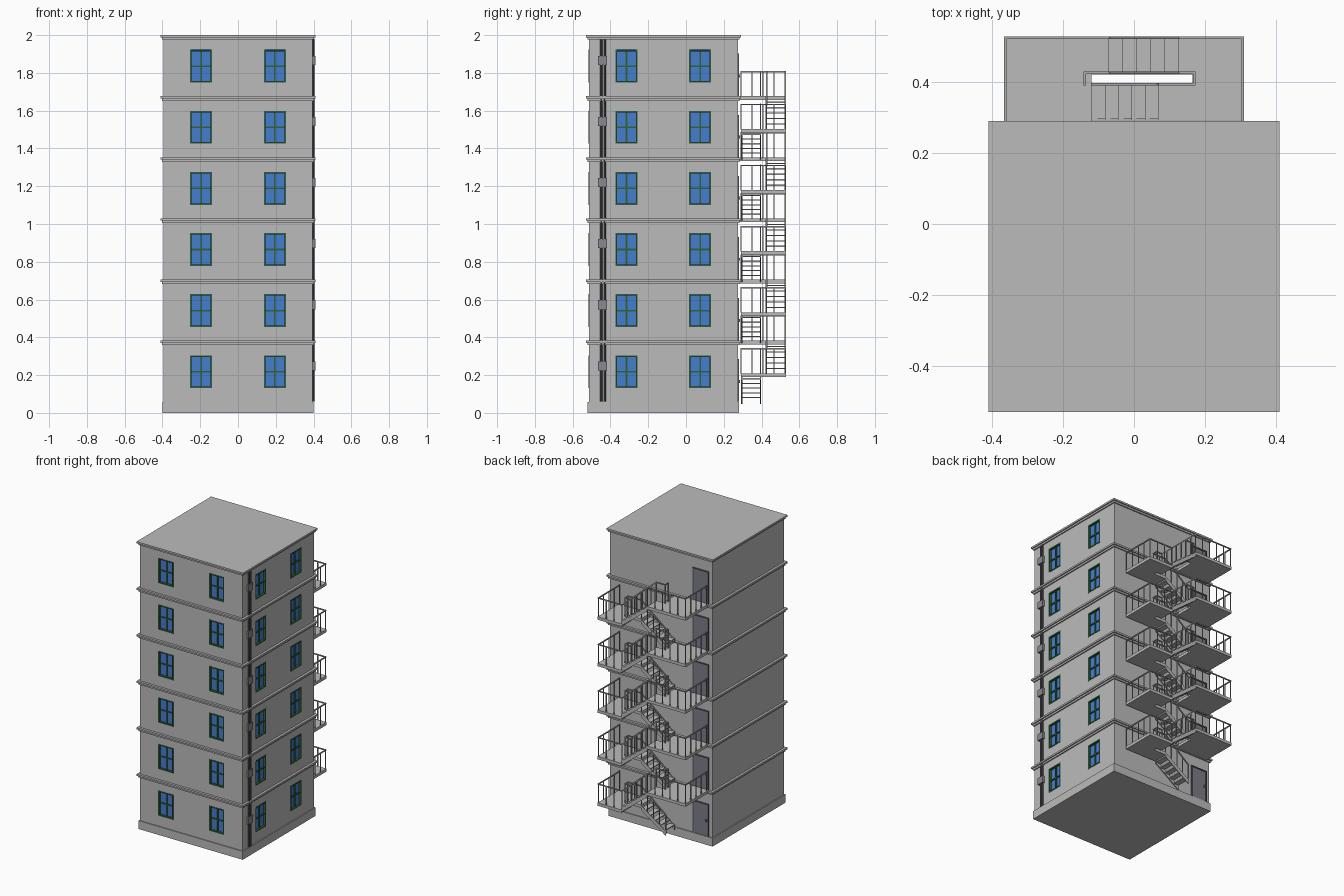
import bpy, bmesh, math
from mathutils import Matrix, Vector

if "Cube" in bpy.data.objects:
    bpy.data.objects.remove(bpy.data.objects["Cube"])

S, F, CY = 0.3235, 0.059, -0.12      # storey height, ground floor level, building centre in y
W = 0.394                            # half width of the walls
RISE = 0.1735                        # mid landing to door landing


def mat(name, r, g, b):
    m = bpy.data.materials.new(name)
    m.diffuse_color = (r, g, b, 1)
    m.use_nodes = True
    m.node_tree.nodes["Principled BSDF"].inputs["Base Color"].default_value = m.diffuse_color
    return m


WALL = mat("wall grey", 0.50, 0.50, 0.50)
METAL = mat("stair metal", 0.42, 0.42, 0.42)
GREEN = mat("frame green", 0.035, 0.12, 0.04)
BLUE = mat("glass blue", 0.06, 0.21, 0.62)
DOOR = mat("door blue grey", 0.20, 0.20, 0.25)
DARK = mat("dark grey", 0.09, 0.09, 0.10)
BOXC = mat("box grey", 0.25, 0.25, 0.28)


def box(bm, a, b, m=Matrix()):
    a, b = Vector(a), Vector(b)
    s = b - a
    bmesh.ops.create_cube(bm, size=1, matrix=m @ Matrix.Translation((a + b) / 2)
                          @ Matrix.Diagonal((abs(s.x), abs(s.y), abs(s.z), 1)))


def beam(bm, p, q, w=0.007):
    p, q = Vector(p), Vector(q)
    d = q - p
    bmesh.ops.create_cube(bm, size=1, matrix=Matrix.Translation((p + q) / 2)
                          @ d.to_track_quat('Z', 'Y').to_matrix().to_4x4()
                          @ Matrix.Diagonal((w, w, d.length + w * 0.8, 1)))


def prism(bm, pts, vec):
    f = bm.faces.new([bm.verts.new(p) for p in pts])
    r = bmesh.ops.extrude_face_region(bm, geom=[f])
    bmesh.ops.translate(bm, vec=vec, verts=[v for v in r["geom"] if isinstance(v, bmesh.types.BMVert)])


def finish(bm, name, material):
    bmesh.ops.recalc_face_normals(bm, faces=bm.faces[:])
    me = bpy.data.meshes.new(name)
    bm.to_mesh(me)
    bm.free()
    ob = bpy.data.objects.new(name, me)
    me.materials.append(material)
    bpy.context.scene.collection.objects.link(ob)
    return ob


def slab(bm, h, z0, z1):
    box(bm, (-h, CY - h, z0), (h, CY + h, z1))


# walls, plinth and stepped floor bands
bm = bmesh.new()
slab(bm, W, 0.02, 1.99)
walls = finish(bm, "walls", WALL)
bm = bmesh.new()
slab(bm, 0.401, 0, 0.058)
finish(bm, "plinth", WALL)
bm = bmesh.new()
for k in range(1, 7):
    z = F + k * S
    slab(bm, 0.41, z - 0.012, z)
    slab(bm, 0.402, z - 0.024, z - 0.012)
finish(bm, "floor_bands", WALL)

# windows: recessed openings, frames and glass on the front and right
cut, fr, gl = bmesh.new(), bmesh.new(), bmesh.new()
hw, fw, y0, dep = 0.058, 0.008, -W, 0.018
for turn in (0, math.pi / 2):
    m = Matrix.Translation((0, CY, 0)) @ Matrix.Rotation(turn, 4, 'Z')
    for k in range(6):
        zb = F + 0.072 + k * S
        zt = zb + 0.174
        for u in (-0.195, 0.195):
            box(cut, (u - hw, y0 - 0.05, zb), (u + hw, y0 + dep, zt), m)
            box(gl, (u - hw, y0 + dep - 0.005, zb), (u + hw, y0 + dep + 0.002, zt), m)
            for s in (-1, 1):
                box(fr, (u + s * hw, y0 - 0.002, zb), (u + s * (hw - fw), y0 + dep, zt), m)
            for z in (zb, zt - fw):
                box(fr, (u - hw + fw, y0 - 0.002, z), (u + hw - fw, y0 + dep, z + fw), m)
            zm = (zb + zt) / 2
            box(fr, (u - 0.004, y0 + 0.006, zb + fw), (u + 0.004, y0 + dep, zt - fw), m)
            box(fr, (u - hw + fw, y0 + 0.006, zm - 0.004), (u + hw - fw, y0 + dep, zm + 0.004), m)
cutter = finish(cut, "window_cutter", WALL)
cutter.hide_render = True
cutter.hide_viewport = True
finish(fr, "window_frames", GREEN)
finish(gl, "window_glass", BLUE)
mod = walls.modifiers.new("openings", 'BOOLEAN')
mod.object = cutter
mod.operation = 'DIFFERENCE'
mod.solver = 'EXACT'

# doors on the back, one per storey
leaf, jamb, knob = bmesh.new(), bmesh.new(), bmesh.new()
yb = CY + W
for k in range(6):
    z = F + k * S
    x0, x1, zt = -0.37, -0.245, z + 0.225
    box(leaf, (x0, yb - 0.004, z), (x1, yb + 0.003, zt))
    for x in (x0, x1 - 0.008):
        box(jamb, (x, yb - 0.004, z), (x + 0.008, yb + 0.007, zt))
    box(jamb, (x0, yb - 0.004, zt - 0.008), (x1, yb + 0.007, zt))
    box(knob, (x0 + 0.016, yb, z + 0.10), (x0 + 0.024, yb + 0.012, z + 0.115))
finish(leaf, "doors", DOOR)
finish(jamb, "door_frames", DARK)
finish(knob, "door_handles", BOXC)

# conduits and junction boxes on the right side
bm = bmesh.new()
for y in (-0.449, -0.431):
    bmesh.ops.create_cone(bm, cap_ends=True, segments=8, radius1=0.007, radius2=0.007, depth=1.92,
                          matrix=Matrix.Translation((W + 0.003, y, 1.02)))
finish(bm, "conduits", DARK)
bm = bmesh.new()
for k in range(6):
    z = 0.225 + k * S
    box(bm, (W - 0.005, -0.466, z), (0.409, -0.418, z + 0.048))
finish(bm, "junction_boxes", BOXC)

# fire escape dimensions: landing ends, flight ends and y lanes
XL, XR = -0.367, 0.311
IN0, IN1, OUT0, OUT1 = -0.12, 0.068, 0.125, -0.07
YA, YB, YC, YD = 0.292, 0.398, 0.422, 0.529
H = 0.13
land, step, rails = bmesh.new(), bmesh.new(), bmesh.new()


def flight(xa, za, xb, zb, ya, yb):
    n = 5
    dx, dz = (xb - xa) / n, (zb - za) / (n + 1)
    for i in range(n):
        z = za + (i + 1) * dz
        box(step, (xa + i * dx, ya, z - 0.006), (xa + (i + 1) * dx, yb, z))
    for y in (ya, yb - 0.006):           # stringers
        prism(step, [(xa, y, za - 0.012), (xb, y, zb - 0.034),
                     (xb, y, zb - 0.004), (xa, y, za + 0.018)], (0, 0.006, 0))


def rail(pts):
    for p, q in zip(pts, pts[1:]):
        p, q = Vector(p), Vector(q)
        up = Vector((0, 0, H))
        beam(rails, p + up, q + up)
        n = max(1, round((q - p).length / 0.055))
        for i in range(n):
            a = p.lerp(q, i / n)
            beam(rails, a, a + up, 0.005)
    beam(rails, q, q + up, 0.005)


for k in range(1, 6):
    zd, zs = F + k * S, F + (k - 1) * S
    zm = zd - RISE
    # L-shaped mid landing and door landing
    mid = [(IN1, YA), (XR, YA), (XR, YD), (OUT0, YD), (OUT0, YC), (0.165, YC), (0.165, YB), (IN1, YB)]
    top = [(XL, 0.272), (IN0, 0.272), (IN0, YC), (OUT1, YC), (OUT1, YD), (XL, YD)]
    prism(land, [(x, y, zm - 0.02) for x, y in mid], (0, 0, 0.02))
    prism(land, [(x, y, zd - 0.02) for x, y in top], (0, 0, 0.02))
    flight(IN0, zs, IN1, zm, YA, YB)
    flight(OUT0, zm, OUT1, zd, YC, YD)
    # outer and inner handrails
    e, o, i1, i2 = 0.004, YD - 0.004, YB - 0.004, YC + 0.005
    rail([(XR - e, YA, zm), (XR - e, o, zm), (OUT0, o, zm), (OUT1, o, zd),
          (XL + e, o, zd), (XL + e, YA, zd)])
    rail([(IN0, i1, zs), (IN1, i1, zm), (0.17, i1, zm), (0.17, i2, zm), (OUT0, i2, zm),
          (OUT1, i2, zd), (-0.139, i2, zd), (-0.139, i1, zd)])
    if k < 5:
        beam(rails, (-0.139, i1, zd + H), (IN0, i1, zd + H))
finish(land, "stair_landings", WALL)
finish(step, "stair_flights", WALL)
finish(rails, "stair_railings", METAL)
